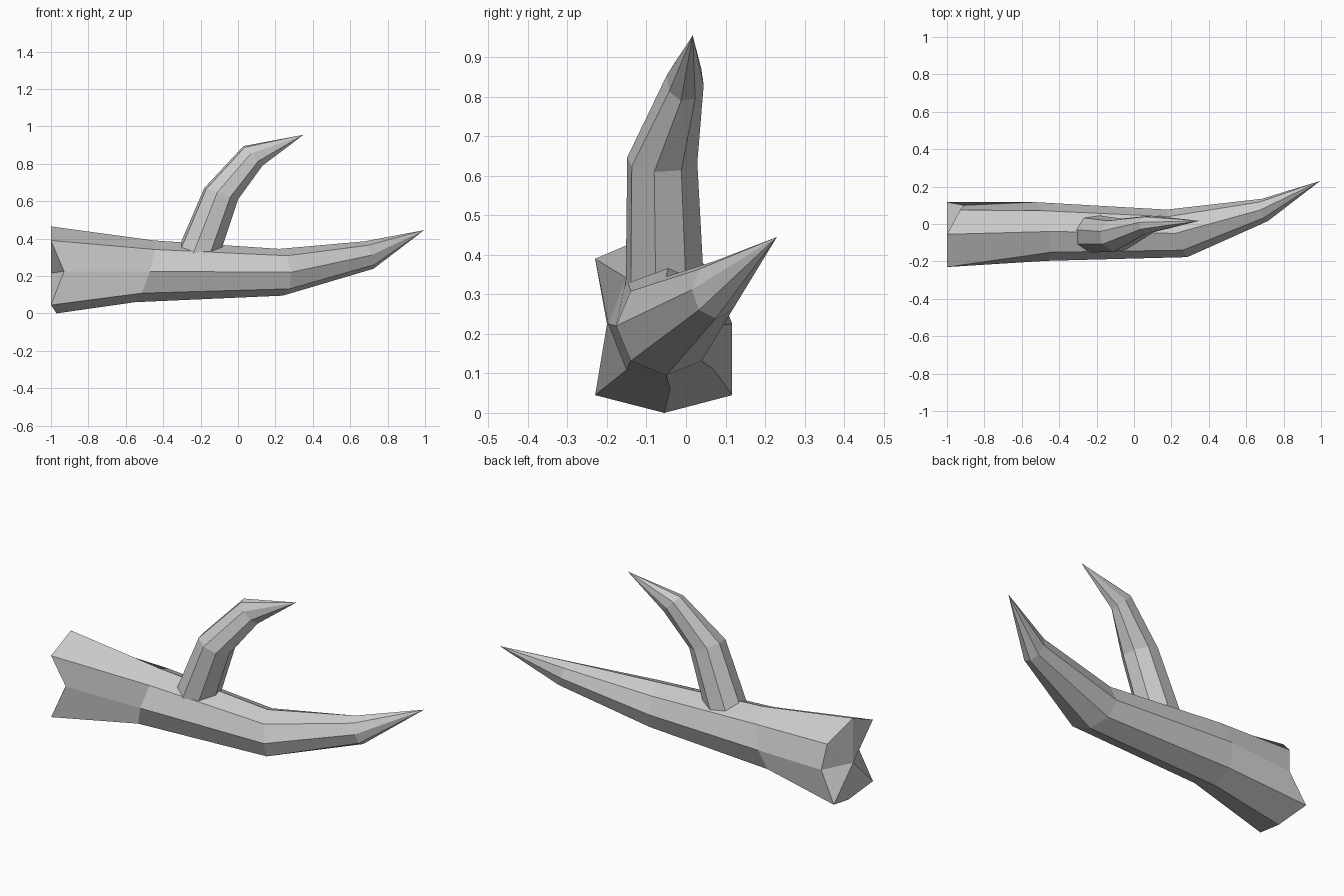
import bpy
from math import cos, sin, radians, pi
from mathutils import Vector

if "Cube" in bpy.data.objects:
    bpy.data.objects.remove(bpy.data.objects["Cube"])


def ring(centre, u, v, phase=0.0, n=8):
    """Eight-sided cross-section spanned by the half-axes u and v."""
    c, u, v = Vector(centre), Vector(u), Vector(v)
    return [c + u * cos(phase + 2 * pi * i / n) + v * sin(phase + 2 * pi * i / n)
            for i in range(n)]


def loft(name, rings, start, tip):
    """Skin the rings, closing with fans to a start point and a tip."""
    n = len(rings[0])
    verts = [p for r in rings for p in r] + [start, tip]
    s, t = len(verts) - 2, len(verts) - 1
    faces = []
    last = (len(rings) - 1) * n
    for i in range(n):
        j = (i + 1) % n
        for k in range(0, last, n):
            faces.append((k + i, k + j, k + n + j, k + n + i))
        faces.append((s, j, i))
        faces.append((last + i, last + j, t))
    me = bpy.data.meshes.new(name)
    me.from_pydata([tuple(p) for p in verts], [], faces)
    me.update()
    ob = bpy.data.objects.new(name, me)
    bpy.context.collection.objects.link(ob)
    # consistent outward normals
    import bmesh
    bm = bmesh.new()
    bm.from_mesh(me)
    bmesh.ops.recalc_face_normals(bm, faces=bm.faces)
    bm.to_mesh(me)
    bm.free()
    return ob


# Main branch: ragged broken end, then tapering octagons to a point
broken_end = [(-0.91, 0.10, 0.21), (-0.93, 0.075, 0.35), (-1, -0.055, 0.465),
              (-1, -0.23, 0.39), (-0.93, -0.20, 0.225), (-1, -0.23, 0.045),
              (-0.97, -0.055, 0.0), (-1, 0.117, 0.045)]
loft("main_branch", [
    broken_end,
    ring((-0.5, -0.04, 0.225), (-0.03, 0.157, 0), (0.05, 0, 0.165)),
    ring((0.23, -0.05, 0.22), (-0.055, 0.127, 0), (-0.01, 0, 0.125)),
    ring((0.70, 0.075, 0.312), (-0.015, 0.06, 0), (-0.025, 0, 0.073)),
], (-1, -0.055, 0.215), (0.995, 0.23, 0.445))

# Side twig: bends over toward the main tip
ph = radians(-13)
loft("side_twig", [
    ring((-0.235, -0.052, 0.26), (0.112, 0, -0.03), (0, 0.104, 0), ph),
    ring((-0.09, -0.06, 0.64), (0.093, 0, -0.031), (0, 0.091, 0), ph),
    ring((0.08, -0.002, 0.842), (0.052, 0, -0.054), (0, 0.048, 0), ph),
], (-0.235, -0.052, 0.26), (0.35, 0.017, 0.955))
